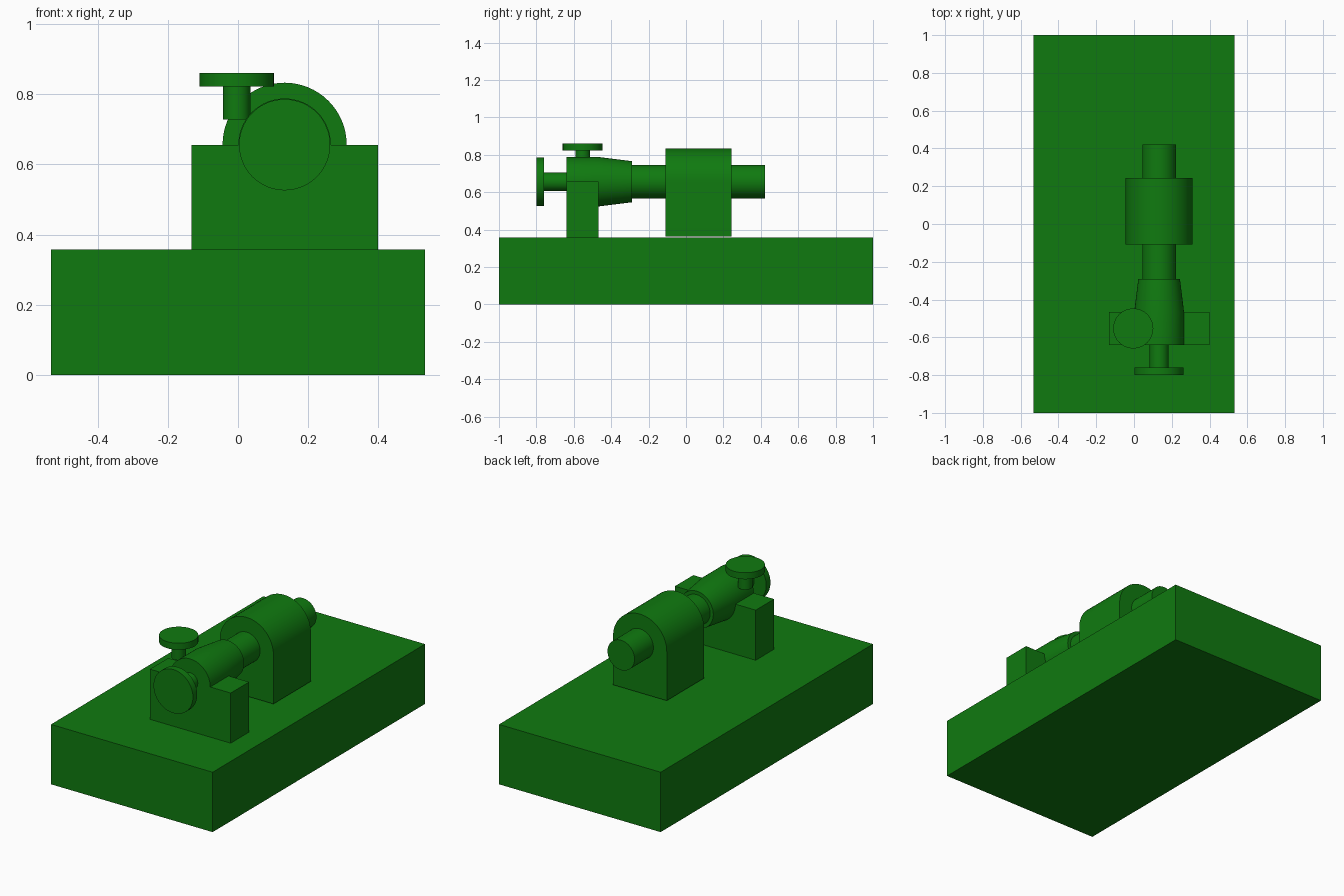
import bpy, bmesh, math
from mathutils import Matrix

cube = bpy.data.objects.get("Cube")
if cube:
    bpy.data.objects.remove(cube, do_unlink=True)

green = bpy.data.materials.new("machine green")
green.use_nodes = True
colour = (0.005, 0.195, 0.005, 1)
green.diffuse_color = colour
green.node_tree.nodes["Principled BSDF"].inputs["Base Color"].default_value = colour

AXIS_X, AXIS_Z = 0.133, 0.656   # shared axis of all turned parts
BASE_TOP = 0.357
SEGMENTS = 64


def finish(name, bm, smooth=True):
    bmesh.ops.recalc_face_normals(bm, faces=bm.faces)
    mesh = bpy.data.meshes.new(name)
    bm.to_mesh(mesh)
    bm.free()
    mesh.materials.append(green)
    obj = bpy.data.objects.new(name, mesh)
    bpy.context.collection.objects.link(obj)
    if smooth:
        bpy.ops.object.select_all(action='DESELECT')
        obj.select_set(True)
        bpy.context.view_layer.objects.active = obj
        bpy.ops.object.shade_smooth_by_angle(angle=math.radians(30))
    return obj


def box(name, low, high):
    bm = bmesh.new()
    bmesh.ops.create_cube(bm, size=1)
    for v in bm.verts:
        v.co = [a + (b - a) * (c + 0.5) for a, b, c in zip(low, high, v.co)]
    return finish(name, bm, smooth=False)


def turned(name, profile, place):
    """Stack rings of (position, radius) along local z, capped at both ends."""
    bm = bmesh.new()
    rings = []
    for pos, radius in profile:
        rings.append([bm.verts.new((radius * math.cos(a), radius * math.sin(a), pos))
                      for a in (math.tau * i / SEGMENTS for i in range(SEGMENTS))])
    for r, s in zip(rings, rings[1:]):
        for i in range(SEGMENTS):
            j = (i + 1) % SEGMENTS
            bm.faces.new((r[i], r[j], s[j], s[i]))
    bm.faces.new(rings[0])
    bm.faces.new(rings[-1])
    bm.transform(place)
    return finish(name, bm)


# local z maps to +y for the lying parts
lying = Matrix.Translation((AXIS_X, 0, AXIS_Z)) @ Matrix.Rotation(-math.pi / 2, 4, 'X')
upright = Matrix.Translation((-0.004, -0.553, 0))

# Base slab and front support
box("base", (-0.533, -1, 0), (0.533, 1, BASE_TOP))
box("front_support", (-0.133, -0.64, BASE_TOP), (0.4, -0.467, AXIS_Z))

# Turned parts along the main axis
turned("barrel", [(-0.64, 0.132), (-0.467, 0.132), (-0.29, 0.11)], lying)
turned("spindle", [(-0.3, 0.089), (0.422, 0.089)], lying)
turned("handwheel_shaft", [(-0.765, 0.05), (-0.63, 0.05)], lying)
turned("handwheel", [(-0.8, 0.13), (-0.76, 0.13)], lying)

# Clamp screw standing beside the barrel
turned("clamp_stem", [(0.728, 0.039), (0.825, 0.039)], upright)
turned("clamp_knob", [(0.822, 0.106), (0.861, 0.106)], upright)

# Arched rear housing: half-round top over straight sides
bm = bmesh.new()
R, HALF = 0.177, SEGMENTS // 2
outline = [(R * math.cos(math.pi * i / HALF), R * math.sin(math.pi * i / HALF))
           for i in range(HALF + 1)]
outline += [(-R, 0.364 - AXIS_Z), (R, 0.364 - AXIS_Z)]
face = bm.faces.new([bm.verts.new((AXIS_X + x, -0.109, AXIS_Z + z)) for x, z in outline])
new = bmesh.ops.extrude_face_region(bm, geom=[face])["geom"]
bmesh.ops.translate(bm, vec=(0, 0.353, 0),
                    verts=[g for g in new if isinstance(g, bmesh.types.BMVert)])
finish("rear_housing", bm)
